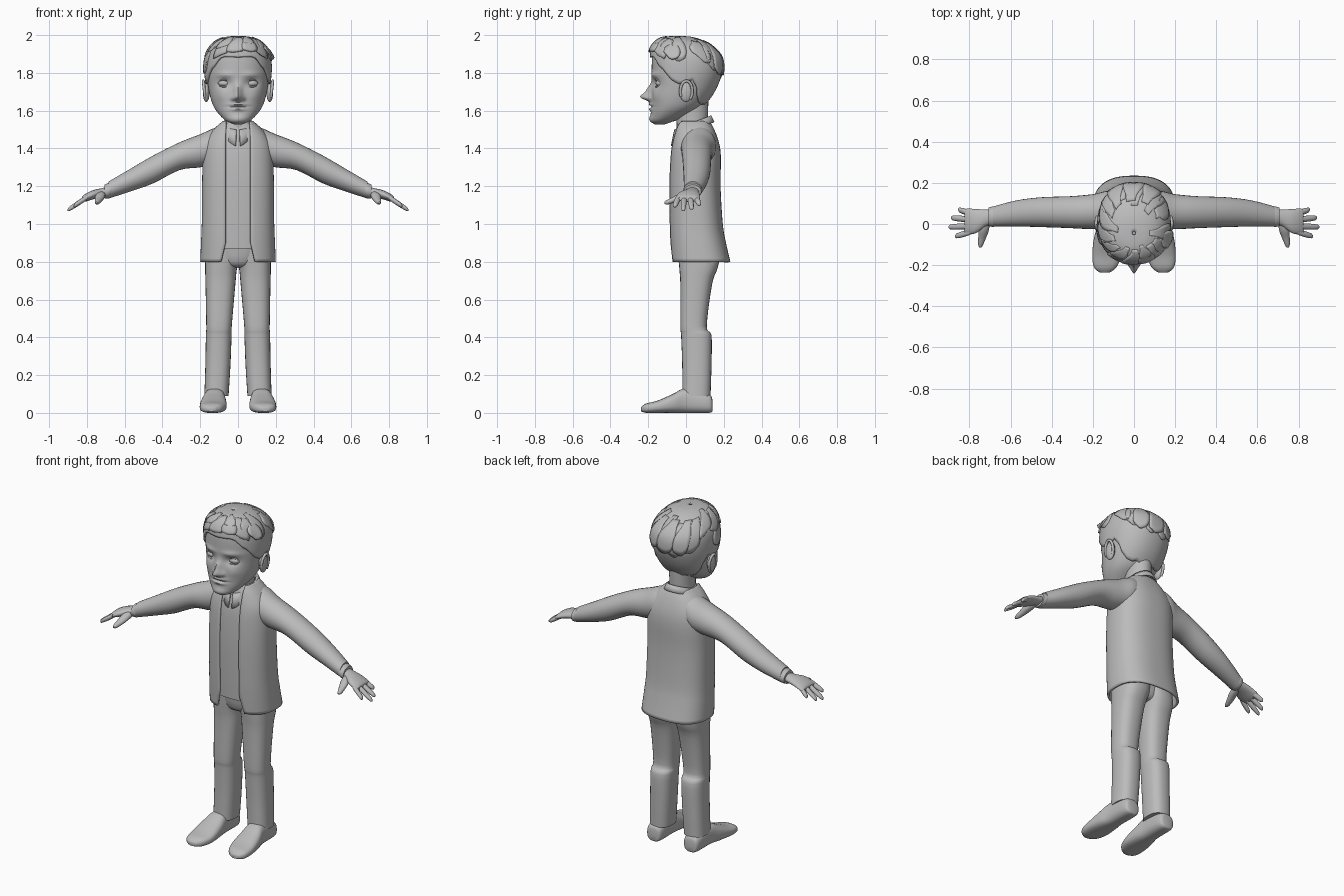
import bpy, bmesh, math, random
from mathutils import Vector

random.seed(4)
if "Cube" in bpy.data.objects:
    bpy.data.objects.remove(bpy.data.objects["Cube"])

grey = bpy.data.materials.new("plain_grey")
grey.use_nodes = True
COLOUR = (.5, .5, .5, 1)
grey.diffuse_color = COLOUR
for node in grey.node_tree.nodes:
    if node.type == 'BSDF_PRINCIPLED':
        node.inputs["Base Color"].default_value = COLOUR


def finish(name, bm, mirror=False, thickness=0, sharp=50):
    """Turn a bmesh into a shaded object, optionally mirrored or thickened."""
    bmesh.ops.recalc_face_normals(bm, faces=bm.faces)
    mesh = bpy.data.meshes.new(name)
    bm.to_mesh(mesh)
    bm.free()
    mesh.materials.append(grey)
    mesh.polygons.foreach_set("use_smooth", [True] * len(mesh.polygons))
    mesh.set_sharp_from_angle(angle=math.radians(sharp))
    obj = bpy.data.objects.new(name, mesh)
    bpy.context.scene.collection.objects.link(obj)
    if thickness:
        shell = obj.modifiers.new("thickness", 'SOLIDIFY')
        shell.thickness = thickness
    if mirror:
        obj.modifiers.new("mirror", 'MIRROR')
    return obj


def blend(rows, s):
    """Catmull-Rom sample of a table of rows at position s."""
    i = min(int(s), len(rows) - 2)
    t = s - i
    a, b, c, d = (rows[max(0, min(len(rows) - 1, i + k))] for k in (-1, 0, 1, 2))
    return [q + .5 * t * (r - p + t * (2*p - 5*q + 4*r - w + t * (3*(q - r) + w - p)))
            for p, q, r, w in zip(a, b, c, d)]


def bend(value, power):
    return math.copysign(abs(value) ** power, value)


def grid_mesh(grid, closed=True, caps=True):
    """Skin a list of point rings."""
    bm = bmesh.new()
    rings = [[bm.verts.new(p) for p in ring] for ring in grid]
    n = len(rings[0])
    for low, high in zip(rings, rings[1:]):
        for j in range(n if closed else n - 1):
            k = (j + 1) % n
            bm.faces.new((low[j], low[k], high[k], high[j]))
    if closed and caps:
        bm.faces.new(rings[0])
        bm.faces.new(rings[-1])
    return bm


def loft(name, rows, axis='z', power=1, sides=28, steps=4, gap=None, **options):
    """Loft rounded sections; each row is (position, u low, u high, v low, v high)."""
    grid = []
    for i in range((len(rows) - 1) * steps + 1):
        t, u0, u1, v0, v1 = blend(rows, i / steps)
        ru, rv = (u1 - u0) / 2, (v1 - v0) / 2
        start = math.asin((gap(t) / ru) ** (1 / power)) if gap else 0
        span = 2 * math.pi - 2 * start
        ring = []
        for j in range(sides):
            a = start + span * j / (sides - 1 if gap else sides)
            u = (u0 + u1) / 2 + ru * bend(math.sin(a), power)
            v = (v0 + v1) / 2 - rv * bend(math.cos(a), power)
            ring.append({'z': (u, v, t), 'x': (t, u, v), 'y': (u, t, v)}[axis])
        grid.append(ring)
    return finish(name, grid_mesh(grid, closed=not gap), **options)


def ellipsoid(name, centre, radii, **options):
    bm = bmesh.new()
    bmesh.ops.create_uvsphere(bm, u_segments=24, v_segments=16, radius=1)
    for v in bm.verts:
        v.co = Vector(c + r * p for c, r, p in zip(centre, radii, v.co))
    return finish(name, bm, **options)


# Trousers
loft("trouser_leg", [(.95, -.02, .16, -.05, .16), (.82, -.01, .173, -.04, .175),
                     (.76, .006, .174, -.035, .165), (.68, .014, .172, -.03, .138),
                     (.46, .033, .168, -.03, .11), (.41, .034, .17, -.026, .135),
                     (.25, .04, .173, -.02, .135), (.09, .05, .178, -.02, .13)],
     power=.8, mirror=True)
loft("trouser_seat", [(.77, -.03, .03, .0, .1), (.8, -.1, .1, -.04, .15),
                      (.95, -.15, .15, -.06, .16)], power=.8)

# Shoes
loft("shoe", [(.14, .095, .15, .01, .07), (.12, .075, .17, 0, .1), (.0, .07, .178, 0, .13),
              (-.07, .062, .195, 0, .1), (-.15, .062, .203, 0, .065),
              (-.21, .085, .195, 0, .05), (-.237, .12, .165, .008, .032)],
     axis='y', power=.75, mirror=True)

# Jacket and shirt
coat = [(.8, -.2, .2, -.08, .235), (.9, -.196, .196, -.086, .212), (1, -.192, .192, -.09, .195),
        (1.2, -.19, .19, -.092, .183), (1.35, -.187, .187, -.086, .185),
        (1.43, -.175, .175, -.076, .175), (1.5, -.13, .13, -.06, .15), (1.545, -.08, .08, -.05, .125)]
loft("jacket", coat, power=.8, sides=60, thickness=.012,
     gap=lambda z: .066 + .25 * max(0, .9 - z))
shirt_rows = [(z, u0 + .02, u1 - .02, v0 + .009, v1 - .02) for z, u0, u1, v0, v1 in coat[1:]]
shirt_rows[0] = (.87,) + shirt_rows[0][1:]
loft("shirt", shirt_rows, power=.8, sides=48)

# Sleeves and cuffs
loft("sleeve", [(.04, .03, .13, 1.36, 1.53), (.12, -.02, .16, 1.32, 1.51),
                (.2, -.025, .145, 1.3, 1.475), (.31, -.02, .135, 1.285, 1.432),
                (.45, -.015, .13, 1.215, 1.362), (.57, -.012, .115, 1.172, 1.292),
                (.685, -.012, .085, 1.135, 1.225)], axis='x', mirror=True)
loft("cuff", [(.66, -.008, .08, 1.15, 1.225), (.685, -.014, .085, 1.136, 1.218),
              (.708, -.01, .08, 1.135, 1.208)], axis='x', mirror=True)

# Hands
loft("palm", [(.68, .0, .07, 1.15, 1.2), (.72, -.01, .07, 1.143, 1.19),
              (.77, -.045, .073, 1.13, 1.178), (.81, -.05, .075, 1.118, 1.158),
              (.825, -.045, .07, 1.12, 1.145)], axis='x', mirror=True)
for finger, base, tip, reach in (("index", -.04, -.06, .87), ("middle", -.01, -.015, .902),
                                 ("ring", .022, .03, .89), ("little", .053, .07, .855)):
    rows = []
    for f, r in ((0, .014), (.3, .015), (.65, .014), (.92, .011), (1, .004)):
        y = base + (tip - base) * f
        z = 1.14 - .065 * f * (reach - .8) / .1
        rows.append((.8 + (reach - .8) * f, y - r, y + r, z - r, z + r))
    loft(finger + "_finger", rows, axis='x', sides=12, steps=2, mirror=True)
loft("thumb", [(.02, .7, .74, 1.14, 1.18), (-.03, .705, .755, 1.125, 1.165),
               (-.07, .72, .758, 1.11, 1.142), (-.1, .733, .758, 1.103, 1.128),
               (-.115, .742, .752, 1.108, 1.118)], axis='y', sides=14, mirror=True)

# Neck and shirt collar
loft("neck", [(1.48, -.07, .07, -.05, .11), (1.56, -.066, .066, -.05, .115),
              (1.68, -.07, .07, -.06, .12)])
collar = []
for f in (0, .5, 1):
    ring = []
    for j in range(41):
        a = .12 + (2 * math.pi - .24) * j / 40
        back = (1 - math.cos(a)) / 2
        point = max(0, math.cos(a) - .6) * .13
        spread = .076 + .018 * f
        ring.append((spread * math.sin(a), .035 - (spread + .022) * math.cos(a),
                     1.5 + .075 * back - f * (.035 + point)))
    collar.append(ring)
finish("shirt_collar", grid_mesh(collar, closed=False), thickness=.008)

# Head surface: height, half width, front, back
skull = [(1.528, .02, -.165, -.11), (1.545, .062, -.185, -.06), (1.58, .1, -.186, .01),
         (1.62, .128, -.184, .075), (1.67, .146, -.184, .12), (1.73, .158, -.182, .155),
         (1.8, .167, -.182, .178), (1.87, .164, -.18, .176), (1.92, .144, -.172, .14),
         (1.955, .11, -.15, .09), (1.975, .062, -.11, .03), (1.98, .008, -.05, -.035)]


def skull_at(s, a):
    z, w, front, back = blend(skull, s)
    return Vector((w * bend(math.sin(a), .92),
                   (front + back) / 2 - (back - front) / 2 * bend(math.cos(a), .92), z))


def bump(x, z, cx, cz, wx, wz):
    return math.exp(-((abs(x) - cx) / wx) ** 2 - ((z - cz) / wz) ** 2)


def face_relief(x, z):
    """Forward push that forms nose, brow, sockets, lips and chin."""
    return (.05 * bump(x, z, 0, 1.672, .021, .02) + .027 * bump(x, z, 0, 1.705, .018, .032)
            + .014 * bump(x, z, .026, 1.664, .012, .013) + .008 * bump(x, z, .07, 1.79, .045, .013)
            - .02 * bump(x, z, .07, 1.745, .036, .024) + .012 * bump(x, z, 0, 1.633, .04, .009)
            + .012 * bump(x, z, 0, 1.608, .034, .009) - .006 * bump(x, z, 0, 1.621, .05, .005)
            + .008 * bump(x, z, 0, 1.556, .04, .02) + .005 * bump(x, z, .09, 1.68, .03, .03))


head = []
for i in range(89):
    ring = [skull_at(i / 8, 2 * math.pi * j / 112) for j in range(112)]
    for p in ring:
        if p.y < -.06:
            p.y -= face_relief(p.x, p.z)
    head.append(ring)
finish("head", grid_mesh(head))

# Eyes with lids, and ears
ellipsoid("eyeball", (.071, -.139, 1.745), (.034, .022, .018), mirror=True)
for lid, lift in (("upper_lid", 1), ("lower_lid", -1)):
    rows = []
    for k in range(7):
        f = k / 3 - 1
        z = 1.745 + lift * .019 * math.sqrt(max(0, 1 - f * f))
        y = -.156 + .02 * f * f + .006 * f
        rows.append((.071 + .037 * f, y - .007, y + .012, z - .004, z + .004))
    loft(lid, rows, axis='x', sides=10, steps=2, mirror=True)
ellipsoid("ear", (.168, .0, 1.7), (.018, .034, .055), mirror=True)
ear_rim = []
for k in range(25):
    a = -.9 + 4.6 * k / 24
    centre = Vector((.178 + .006 * math.sin(a), .002 + .032 * math.cos(a), 1.703 + .054 * math.sin(a)))
    out = Vector((0, math.cos(a), math.sin(a)))
    ear_rim.append([centre + .008 * (out * math.cos(b) + Vector((math.sin(b), 0, 0)))
                    for b in (math.pi * q / 4 for q in range(8))])
finish("ear_rim", grid_mesh(ear_rim), mirror=True)

# Hair cap following a hairline, listed as angle from the front and height
hairline = [(0, 1.885), (.55, 1.875), (.9, 1.83), (1.2, 1.765), (1.45, 1.755),
            (1.75, 1.775), (2.1, 1.69), (2.6, 1.645), (3.2, 1.64)]


def hairline_start(a):
    """Skull position where the hair begins at this angle."""
    a = abs((a + math.pi) % (2 * math.pi) - math.pi)
    for (a0, z0), (a1, z1) in zip(hairline, hairline[1:]):
        if a <= a1:
            z = z0 + (z1 - z0) * (a - a0) / (a1 - a0)
            break
    low, high = 0, len(skull) - 1
    for _ in range(16):
        mid = (low + high) / 2
        low, high = (mid, high) if blend(skull, mid)[0] < z else (low, mid)
    return low


def hair_at(a, t, lift):
    s = hairline_start(a)
    p = skull_at(s + (len(skull) - 1 - s) * max(-.1, t), a)
    centre = Vector((0, -.01, 1.755))
    return centre + (p - centre) * (1 + lift)


cap = []
for i in range(25):
    ring = []
    for j in range(96):
        a = 2 * math.pi * j / 96
        jag = .05 * abs((j / 6) % 2 - 1) * (1 - i / 24)
        ring.append(hair_at(a, i / 24 - jag, .07))
    cap.append(ring)
finish("hair_cap", grid_mesh(cap, caps=False), thickness=.012)


def hair_lock(name, angle, width, start, end, lift, flare):
    """Pointed plate of hair lying over the cap."""
    grid = []
    for i in range(9):
        f = i / 8
        half = width * (.55 + .45 * math.sin(math.pi * min(1, f + .2)))
        grid.append([hair_at(angle + half * g + .15 * f, start + (end - start) * f
                             + .04 * abs(g) * (1 - f), lift + flare * (1 - f) ** 2)
                     for g in (-1, -.6, -.2, .2, .6, 1)])
    finish(name, grid_mesh(grid, closed=False), thickness=.008)


for k in range(13):
    turn = 2 * math.pi * k / 13 + random.uniform(-.1, .1)
    hair_lock("hair_lock", turn, random.uniform(.2, .3), random.uniform(.2, .35),
              random.uniform(.65, .8), .085, .01)
for turn, start, flare in ((-.55, .02, .03), (-.1, .04, .05), (.35, .08, .05), (.75, .1, .04)):
    hair_lock("fringe_lock", turn, .27, start, .7, .08, flare)
hair_lock("left_temple_lock", 1.2, .22, .22, .6, .08, .11)
hair_lock("right_temple_lock", -1.35, .25, .08, .5, .08, .03)
for turn in (2.6, 3.1, 3.6):
    hair_lock("crown_lock", turn, .26, .3, .7, .09, .05)
